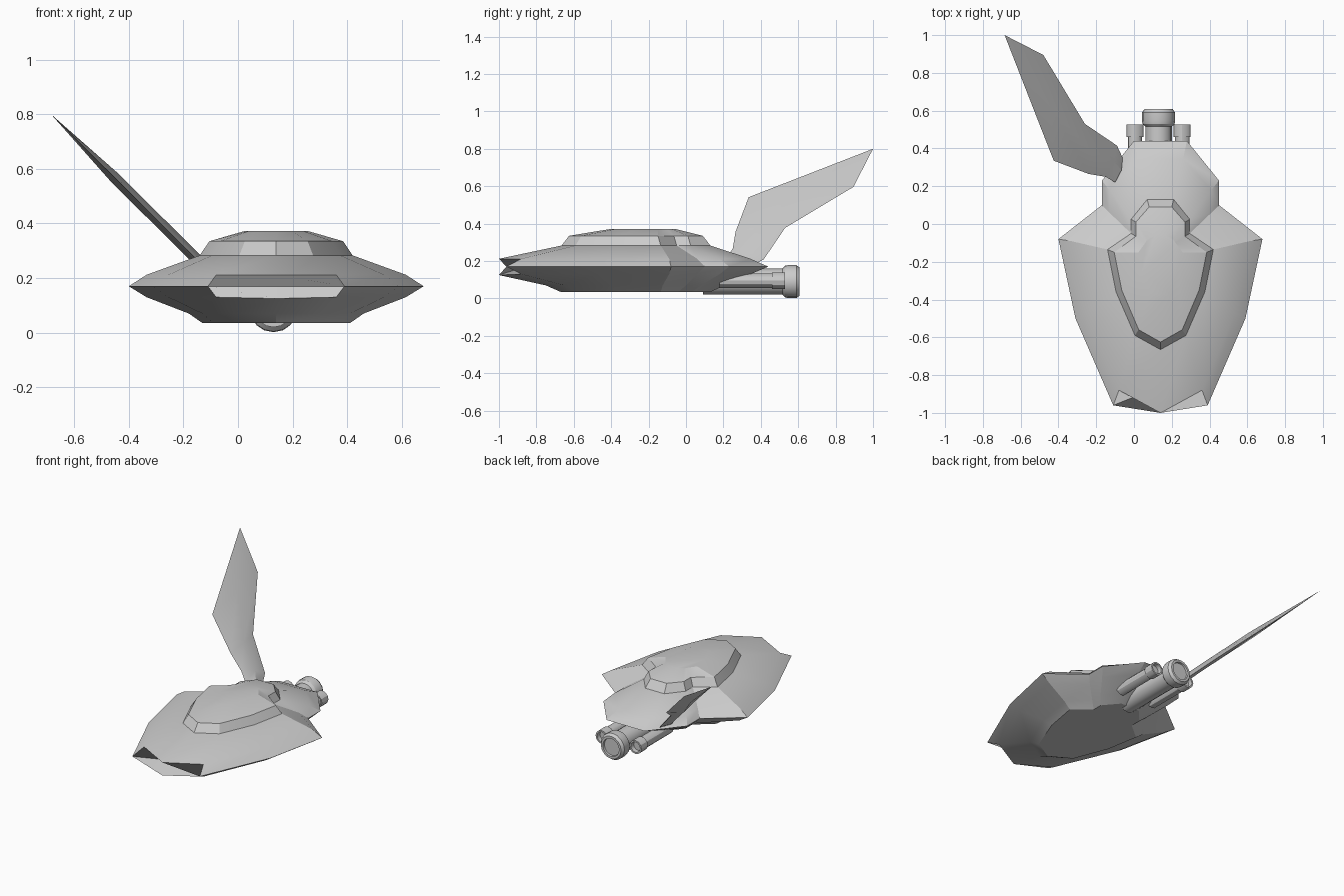
import bpy, bmesh, math
from mathutils import Vector

if "Cube" in bpy.data.objects:
    bpy.data.objects.remove(bpy.data.objects["Cube"])

CX = 0.14  # centre line of the hull


def finish(name, bm, angle=22):
    bmesh.ops.recalc_face_normals(bm, faces=bm.faces)
    me = bpy.data.meshes.new(name)
    bm.to_mesh(me)
    bm.free()
    ob = bpy.data.objects.new(name, me)
    bpy.context.collection.objects.link(ob)
    bpy.ops.object.select_all(action='DESELECT')
    ob.select_set(True)
    bpy.context.view_layer.objects.active = ob
    bpy.ops.object.shade_smooth_by_angle(angle=math.radians(angle))
    return ob


def ring(half, z, z_front=None, rim=False):
    """Mirror a nose-to-tail half outline into a closed ring."""
    pts = [Vector((x, y, z)) for x, y in half]
    if z_front is not None:
        pts[0].z = z_front
    other = [Vector((-p.x, p.y, p.z)) for p in reversed(pts[1:])]
    return [p + Vector((CX, 0, 0)) for p in pts + other]


def loft(name, rings):
    bm = bmesh.new()
    rows = [[bm.verts.new(p) for p in r] for r in rings]
    n = len(rows[0])
    for a, b in zip(rows, rows[1:]):
        for i in range(n):
            j = (i + 1) % n
            bm.faces.new((a[i], a[j], b[j], b[i]))
    bm.faces.new(rows[0])
    bm.faces.new(rows[-1])
    return finish(name, bm)


# Hull outlines: nose, prong, flank, wing tip, waist, hip, tail
bottom = [(0, -.67), (.14, -.59), (.23, -.36), (.27, -.135), (.155, -.04), (.155, .03), (.07, .13)]
belly = [(0, -.75), (.16, -.65), (.27, -.39), (.32, -.125), (.20, 0), (.20, .08), (.09, .21)]
lip = [(0, -1.0), (.22, -.88), (.395, -.47), (.475, -.09), (.27, .06), (.27, .18), (.12, .345)]
rim = [(0, -.86), (.25, -.96), (.45, -.5), (.54, -.08), (.31, .10), (.31, .23), (.14, .44)]
deck = [(0, -.665), (.135, -.59), (.235, -.36), (.28, -.135), (.155, -.05), (.155, .025), (.07, .13)]
loft("hull", [ring(bottom, .035), ring(belly, .07), ring(lip, .13, .125),
              ring(rim, .17), ring(lip, .212), ring(deck, .283)])

# Raised cabin on the deck
shoulder = [(0, -.625), (.115, -.56), (.205, -.35), (.245, -.15), (.13, -.065), (.13, .01), (.06, .09)]
roof = [(0, -.40), (.06, -.37), (.10, -.26), (.117, -.15), (.08, -.10), (.07, -.08), (.03, -.06)]
loft("cabin", [ring(deck, .275), ring(deck, .283), ring(shoulder, .335), ring(roof, .372)])


def lathe(name, x, z, profile, sides=16):
    """Turn (y, radius) pairs about an axis running front to back."""
    bm = bmesh.new()
    rows = []
    for y, r in profile:
        rows.append([bm.verts.new((x + r * math.cos(2 * math.pi * i / sides), y,
                                   z + r * math.sin(2 * math.pi * i / sides)))
                     for i in range(sides)])
    for a, b in zip(rows, rows[1:]):
        for i in range(sides):
            j = (i + 1) % sides
            bm.faces.new((a[i], a[j], b[j], b[i]))
    bm.faces.new(rows[0])
    bm.faces.new(rows[-1])
    return finish(name, bm, 30)


# Engines
EX = 0.13
lathe("main_engine", EX, .09, [(.09, .07), (.515, .07), (.53, .085), (.545, .088), (.59, .088),
                               (.608, .075), (.608, .06), (.595, .058)])
for side, name in ((-1, "left"), (1, "right")):
    lathe(name + "_engine", EX + side * .125, .095,
          [(.18, .038), (.46, .038), (.46, .045), (.528, .045), (.528, .034), (.50, .032)], 12)

# Single swept tail fin: a thin lens in a plane leaning out to the left
lead = [(-.10, .22), (-.15, .25), (-.24, .265), (-.425, .335)]
trail = [(-.06, .35), (-.09, .415), (-.26, .53), (-.48, .895)]


def on_plane(p):
    return Vector((p[0], p[1], .80 - .995 * (p[0] + .685)))


bm = bmesh.new()
normal = Vector((1, 0, 1)).normalized()
tip = bm.verts.new(on_plane((-.685, 1.0)))
L = [bm.verts.new(on_plane(p)) for p in lead]
T = [bm.verts.new(on_plane(p)) for p in trail]
for s in (-1, 1):
    R = [bm.verts.new((a.co + b.co) / 2 + normal * s * .02) for a, b in zip(L, T)]
    for i in range(3):
        bm.faces.new((L[i], L[i + 1], R[i + 1], R[i]))
        bm.faces.new((R[i], R[i + 1], T[i + 1], T[i]))
    bm.faces.new((L[3], tip, R[3]))
    bm.faces.new((R[3], tip, T[3]))
    bm.faces.new((L[0], R[0], T[0]))
finish("tail_fin", bm)
